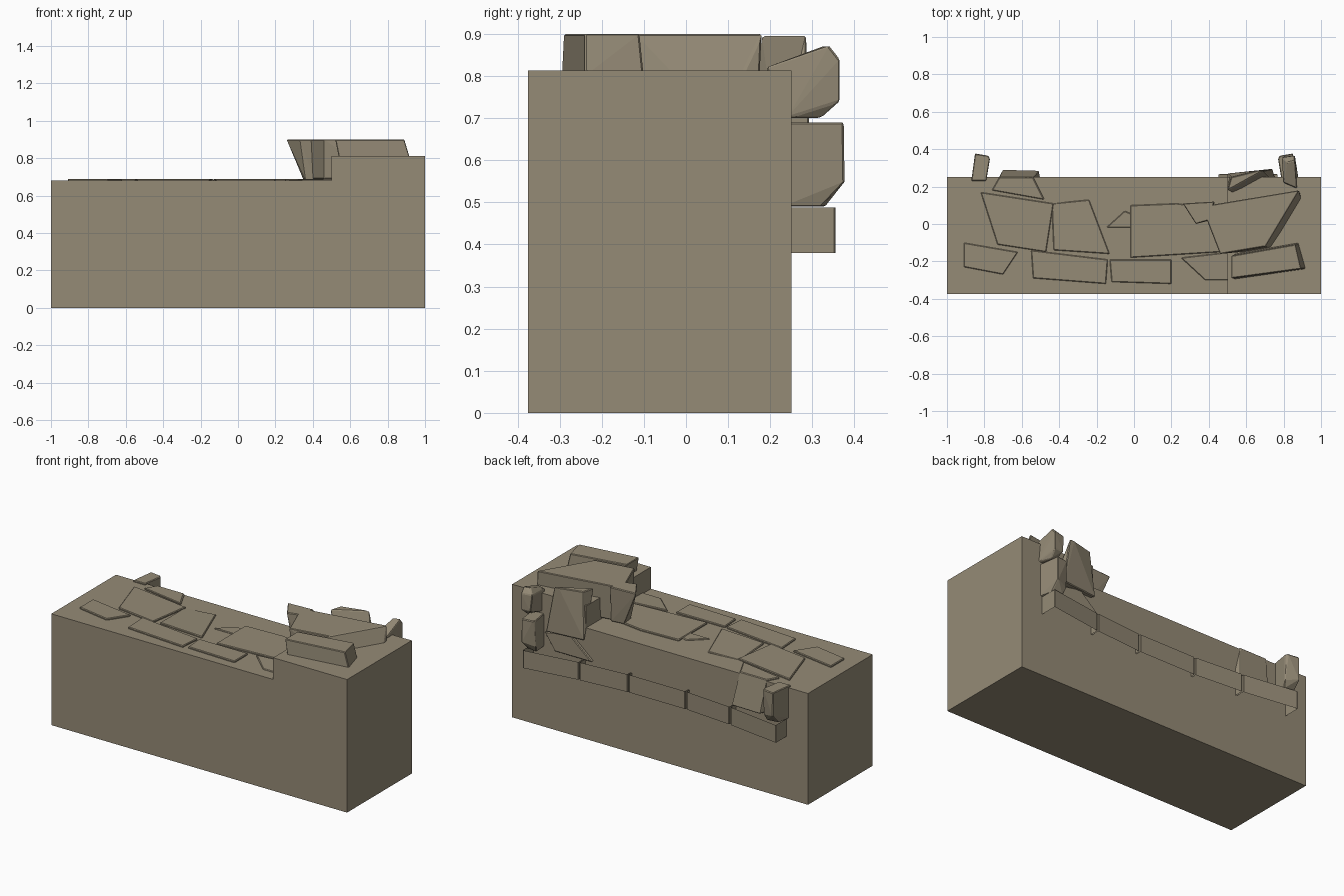
import bpy, bmesh

if "Cube" in bpy.data.objects:
    bpy.data.objects.remove(bpy.data.objects["Cube"], do_unlink=True)

COLOUR = (0.30, 0.257, 0.182, 1)
rock = bpy.data.materials.new("warm grey stone")
rock.use_nodes = True
rock.diffuse_color = COLOUR
rock.node_tree.nodes["Principled BSDF"].inputs["Base Color"].default_value = COLOUR


def finish(name, bm, bevel=0.0):
    mesh = bpy.data.meshes.new(name)
    bm.to_mesh(mesh)
    bm.free()
    mesh.materials.append(rock)
    obj = bpy.data.objects.new(name, mesh)
    bpy.context.collection.objects.link(obj)
    if bevel:
        mod = obj.modifiers.new("worn_edges", 'BEVEL')
        mod.width = bevel
        mod.segments = 1
        mod.limit_method = 'ANGLE'
    return obj


def hull(name, points, bevel=0.004):
    """Faceted boulder wrapped around a few corner points."""
    bm = bmesh.new()
    for p in points:
        bm.verts.new(p)
    out = bmesh.ops.convex_hull(bm, input=bm.verts)
    loose = [g for g in out["geom_interior"] if isinstance(g, bmesh.types.BMVert)]
    bmesh.ops.delete(bm, geom=loose, context='VERTS')
    bmesh.ops.dissolve_limit(bm, angle_limit=0.05, verts=bm.verts, edges=bm.edges)
    bmesh.ops.recalc_face_normals(bm, faces=bm.faces)
    return finish(name, bm, bevel)


def stone(name, top, z_top, bottom, z_bottom, bevel=0.004):
    return hull(name, [(x, y, z_top) for x, y in top] + [(x, y, z_bottom) for x, y in bottom], bevel)


def mirror(points, side):
    return [(side * p[0], *p[1:]) for p in points]


# Stepped cliff block
LOW, HIGH, FRONT, BACK = 0.68, 0.813, -0.375, 0.25
profile = [(-1, 0), (1, 0), (1, HIGH), (0.5, HIGH), (0.5, LOW), (-1, LOW)]
bm = bmesh.new()
face = bm.faces.new([bm.verts.new((x, FRONT, z)) for x, z in profile])
ext = bmesh.ops.extrude_face_region(bm, geom=[face])
for v in ext["geom"]:
    if isinstance(v, bmesh.types.BMVert):
        v.co.y = BACK
bmesh.ops.recalc_face_normals(bm, faces=bm.faces)
finish("cliff_block", bm)

# Flat paving stones on the low step
paving = {
    "paving_left_back": [(-.82, .17), (-.43, .11), (-.47, -.15), (-.73, -.11)],
    "paving_left_front": [(-.91, -.10), (-.62, -.15), (-.70, -.27), (-.91, -.23)],
    "paving_mid_front": [(-.55, -.14), (-.14, -.19), (-.15, -.32), (-.54, -.29)],
    "paving_centre_front": [(-.13, -.19), (.20, -.19), (.20, -.32), (-.12, -.31)],
    "paving_centre_back": [(-.02, .10), (.23, .11), (.43, .08), (.46, -.15), (-.02, -.18)],
}
for name, outline in paving.items():
    stone(name, outline, 0.69, outline, 0.63)

# Paving stones with a gentle tilt
hull("paving_mid_back", [(-.44, .11, .681), (-.24, .13, .688), (-.13, -.16, .69), (-.43, -.14, .69),
                         (-.44, .11, .63), (-.24, .13, .63), (-.13, -.16, .63), (-.43, -.14, .63)])
hull("paving_step_front", [(.25, -.18, .69), (.51, -.15, .69), (.51, -.30, .685), (.38, -.30, .685),
                           (.25, -.18, .63), (.51, -.15, .63), (.51, -.30, .63), (.38, -.30, .63)])
chip = [(-.15, -.02), (-.05, .07), (0, .05), (0, -.02)]
stone("paving_chip", chip, 0.686, chip, 0.64)

# Boulders on the raised step
stone("ledge_boulder", [(.40, .10), (.88, .18), (.70, -.12), (.46, -.16), (.39, .02)], 0.90,
      [(.42, .10), (.89, .17), (.91, .08), (.77, -.13), (.46, -.15), (.40, .02)], 0.69)
stone("ledge_boulder_tip", [(.26, .11), (.43, .12), (.40, .02), (.33, 0)], 0.90,
      [(.35, .10), (.43, .11), (.41, .02), (.36, .02)], 0.685)
stone("ledge_front_slab", [(.52, -.17), (.86, -.11), (.89, -.24), (.52, -.29)], 0.90,
      [(.54, -.16), (.88, -.10), (.92, -.24), (.54, -.295)], 0.80)

# Boulders hanging over the back edge
stone("back_shoulder_boulder", [(.50, .18), (.52, .25), (.66, .285), (.69, .285)], 0.895,
      [(.58, .14), (.50, .27), (.74, .295), (.76, .22)], 0.61)
hull("back_corner_boulder", [(.82, .33, .872), (.86, .34, .872), (.79, .355, .84), (.86, .365, .84),
                             (.86, .365, .74), (.80, .36, .74), (.85, .32, .70), (.80, .24, .70),
                             (.88, .24, .70), (.87, .19, .82), (.80, .22, .83)])
stone("back_left_boulder", [(-.72, .25), (-.54, .25), (-.48, .13), (-.76, .18)], 0.69,
      [(-.70, .29), (-.51, .285), (-.50, .20), (-.74, .20)], 0.49)
wedge = [(.77, .59), (.60, .62), (.45, .49), (.70, .49)]
hull("back_wedge_slab", [(x, y, z) for x, z in wedge for y in (.22, .268)])

# Mirrored upright stones at both ends of the back wall
pillar = [(.79, .23, .69), (.77, .35, .69), (.78, .365, .69), (.85, .375, .69), (.87, .23, .69),
          (.77, .35, .53), (.85, .377, .55), (.79, .23, .49), (.87, .23, .49), (.85, .32, .49), (.78, .33, .49)]
for side, label in ((1, "left"), (-1, "right")):
    hull("back_pillar_" + label, mirror(pillar, side))

# Curved course of facing stones, open above and below
arc = [(.86, .355), (.51, .305), (.195, .28), (-.195, .28), (-.51, .305), (-.86, .355)]
for i, ((xa, ya), (xb, yb)) in enumerate(zip(arc, arc[1:])):
    ring = [(xa - .004, BACK), (xa - .004, ya), (xb + .004, yb), (xb + .004, BACK)]
    bm = bmesh.new()
    low = [bm.verts.new((x, y, .38)) for x, y in ring]
    top = [bm.verts.new((x, y, .488)) for x, y in ring]
    for k in range(3):
        bm.faces.new((low[k], low[k + 1], top[k + 1], top[k]))
    finish(f"back_facing_stone_{i + 1}", bm, 0.004)
